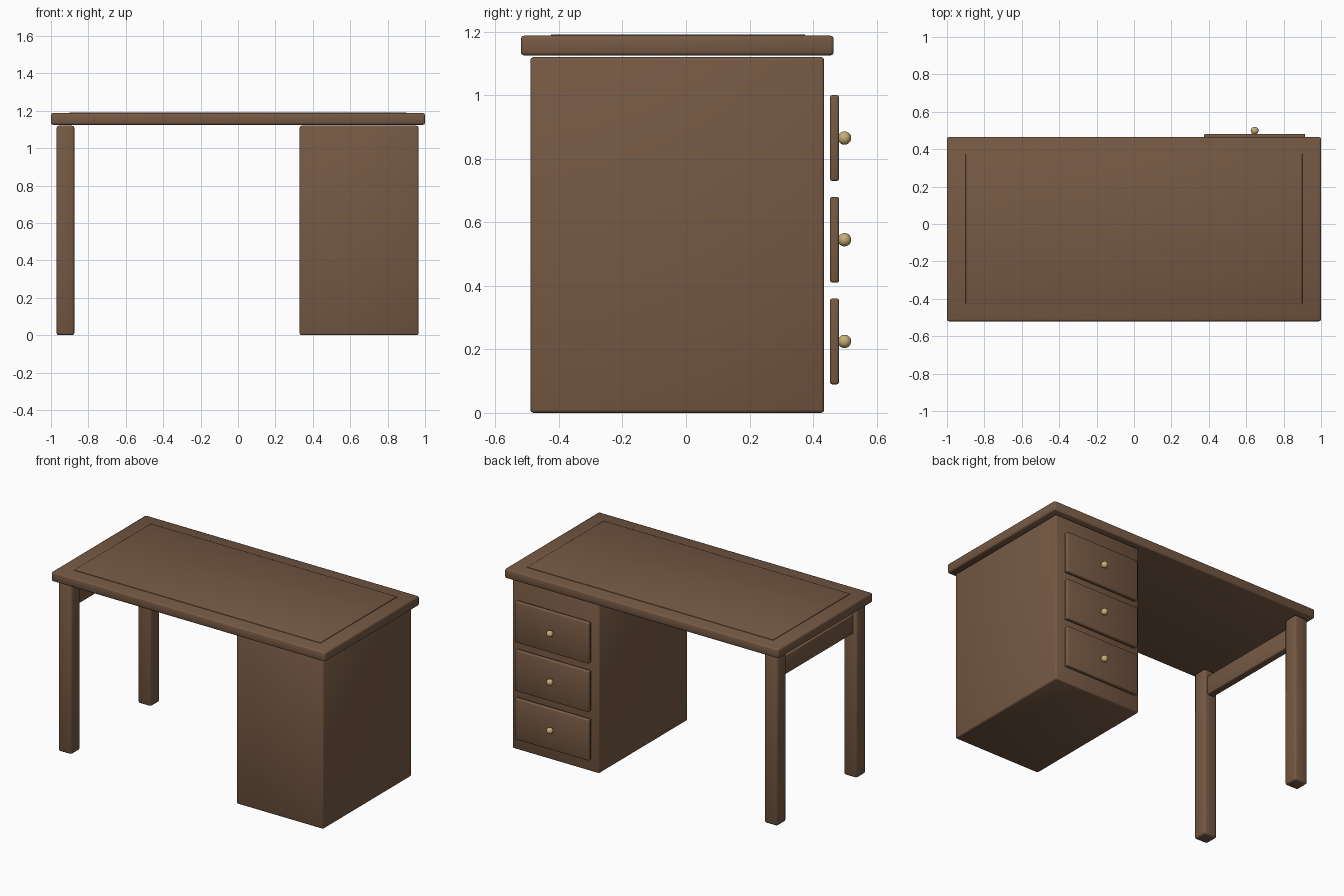
import bpy, math

if "Cube" in bpy.data.objects:
    bpy.data.objects.remove(bpy.data.objects["Cube"])


def material(name, rgb):
    m = bpy.data.materials.new(name)
    m.diffuse_color = (*rgb, 1)
    m.use_nodes = True
    m.node_tree.nodes["Principled BSDF"].inputs["Base Color"].default_value = m.diffuse_color
    return m


WOOD = material("brown wood", (0.18, 0.10, 0.057))
BRASS = material("brass", (0.58, 0.43, 0.19))


def box(name, x, y, z, bevel):
    """Box from (min, max) ranges with softened edges."""
    bpy.ops.mesh.primitive_cube_add(
        size=1, location=[(r[0] + r[1]) / 2 for r in (x, y, z)])
    ob = bpy.context.object
    ob.name = name
    ob.scale = [r[1] - r[0] for r in (x, y, z)]
    bpy.ops.object.transform_apply(location=False, rotation=False, scale=True)
    ob.data.materials.append(WOOD)
    mod = ob.modifiers.new("soft edges", 'BEVEL')
    mod.width = bevel
    mod.segments = 2
    bpy.ops.object.modifier_apply(modifier=mod.name)
    bpy.ops.object.shade_smooth_by_angle(angle=math.radians(50))
    return ob


# Tabletop with a thin raised writing panel
box("tabletop", (-1, 1), (-0.52, 0.465), (1.125, 1.187), 0.01)
box("writing_panel", (-0.9, 0.9), (-0.425, 0.375), (1.182, 1.191), 0.002)

# Drawer cabinet
box("cabinet", (0.33, 0.965), (-0.49, 0.435), (0.0, 1.12), 0.01)

# Legs and the rail joining them
box("front_leg", (-0.97, -0.875), (-0.49, -0.395), (0.0, 1.12), 0.012)
box("rear_leg", (-0.97, -0.875), (0.34, 0.435), (0.0, 1.12), 0.012)
box("side_rail", (-0.945, -0.897), (-0.42, 0.37), (0.95, 1.075), 0.006)

# Drawer fronts, standing slightly off the cabinet, with round knobs
for i, part in enumerate(("lower", "middle", "upper")):
    z = 0.225 + 0.32 * i
    box(part + "_drawer_front", (0.375, 0.915), (0.453, 0.482),
        (z - 0.135, z + 0.135), 0.007)
    bpy.ops.mesh.primitive_uv_sphere_add(
        segments=16, ring_count=10, radius=0.021, location=(0.645, 0.499, z))
    knob = bpy.context.object
    knob.name = part + "_knob"
    knob.data.materials.append(BRASS)
    bpy.ops.object.shade_smooth()
